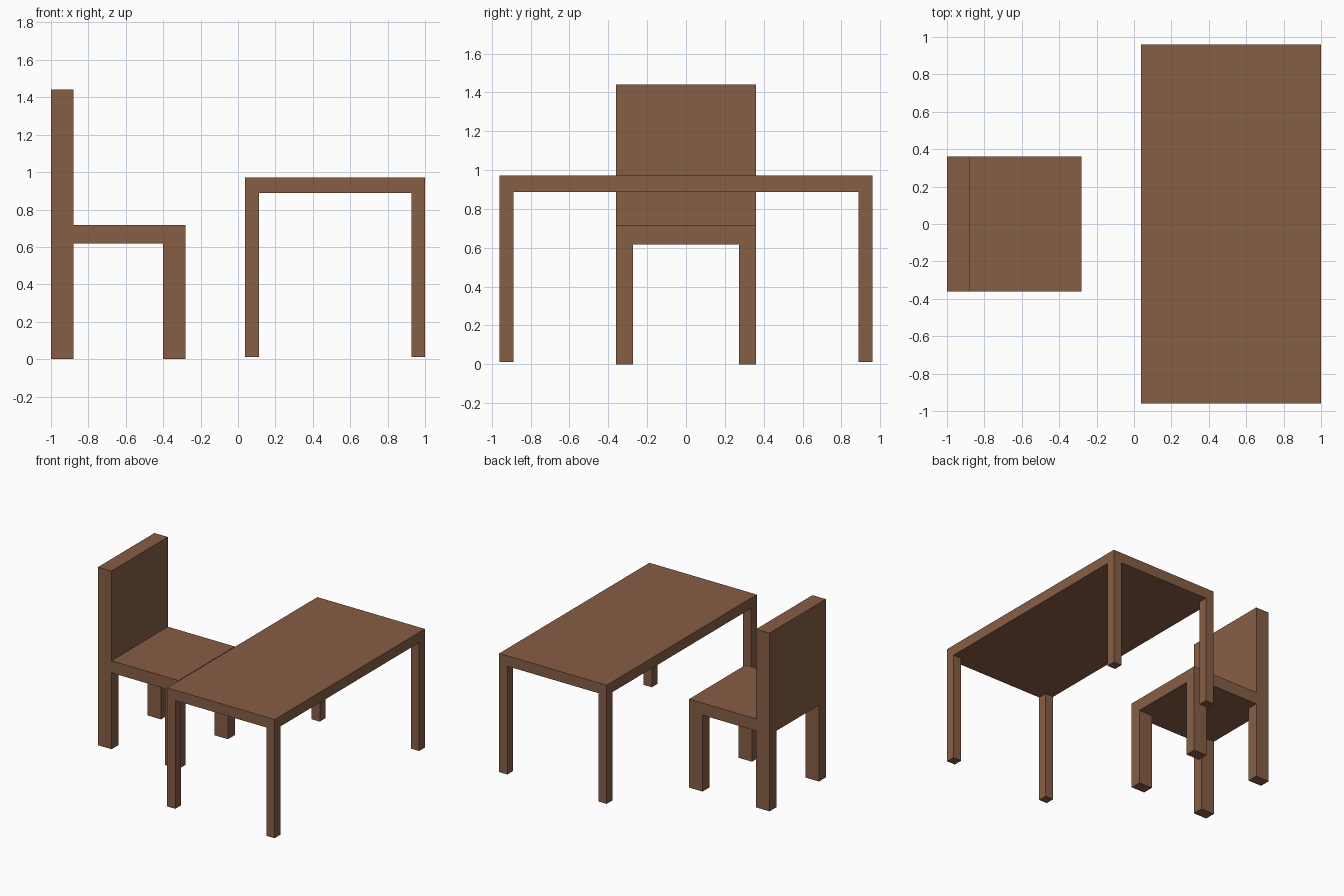
import bpy, bmesh
from mathutils import Vector

if "Cube" in bpy.data.objects:
    bpy.data.objects.remove(bpy.data.objects["Cube"])

wood = bpy.data.materials.new("brown wood")
wood.diffuse_color = (0.242, 0.112, 0.0595, 1)
wood.use_nodes = True
wood.node_tree.nodes["Principled BSDF"].inputs["Base Color"].default_value = wood.diffuse_color


def extrude(bm, faces, dz):
    """Pull a patch of faces up or down, leaving no inner faces."""
    out = bmesh.ops.extrude_face_region(bm, geom=faces)
    verts = [g for g in out["geom"] if isinstance(g, bmesh.types.BMVert)]
    bmesh.ops.translate(bm, verts=verts, vec=(0, 0, dz))
    old = [f for f in faces if f.is_valid]
    if old:
        bmesh.ops.delete(bm, geom=old, context='FACES_ONLY')


def furniture(name, x0, x1, half_y, z_floor, z_under, z_top, leg_x, leg_y, back_top=None):
    # Slab, cut along the inner leg lines
    bm = bmesh.new()
    bmesh.ops.create_cube(bm, size=1)
    for v in bm.verts:
        v.co = Vector((x1 if v.co.x > 0 else x0,
                       half_y if v.co.y > 0 else -half_y,
                       z_top if v.co.z > 0 else z_under))
    xa, xb, yb = x0 + leg_x, x1 - leg_x, half_y - leg_y
    for co, no in (((xa, 0, 0), (1, 0, 0)), ((xb, 0, 0), (1, 0, 0)),
                   ((0, -yb, 0), (0, 1, 0)), ((0, yb, 0), (0, 1, 0))):
        bmesh.ops.bisect_plane(bm, geom=bm.verts[:] + bm.edges[:] + bm.faces[:],
                               plane_co=co, plane_no=no)
    bm.normal_update()
    under = [f for f in bm.faces if f.normal.z < -0.5]
    top = [f for f in bm.faces if f.normal.z > 0.5]

    # Four legs from the underside corners
    for f in under:
        c = f.calc_center_median()
        if abs(c.y) > yb and not xa < c.x < xb:
            extrude(bm, [f], z_floor - z_under)

    # Backrest from the rear strip
    if back_top:
        extrude(bm, [f for f in top if f.calc_center_median().x < xa], back_top - z_top)

    bmesh.ops.recalc_face_normals(bm, faces=bm.faces[:])
    bmesh.ops.dissolve_limit(bm, angle_limit=0.01, verts=bm.verts[:], edges=bm.edges[:])
    me = bpy.data.meshes.new(name)
    bm.to_mesh(me)
    bm.free()
    me.materials.append(wood)
    bpy.context.collection.objects.link(bpy.data.objects.new(name, me))


furniture("chair", -1, -0.28, 0.36, 0, 0.618, 0.716, 0.12, 0.088, back_top=1.442)
furniture("table", 0.038, 1, 0.96, 0.012, 0.888, 0.972, 0.073, 0.073)
